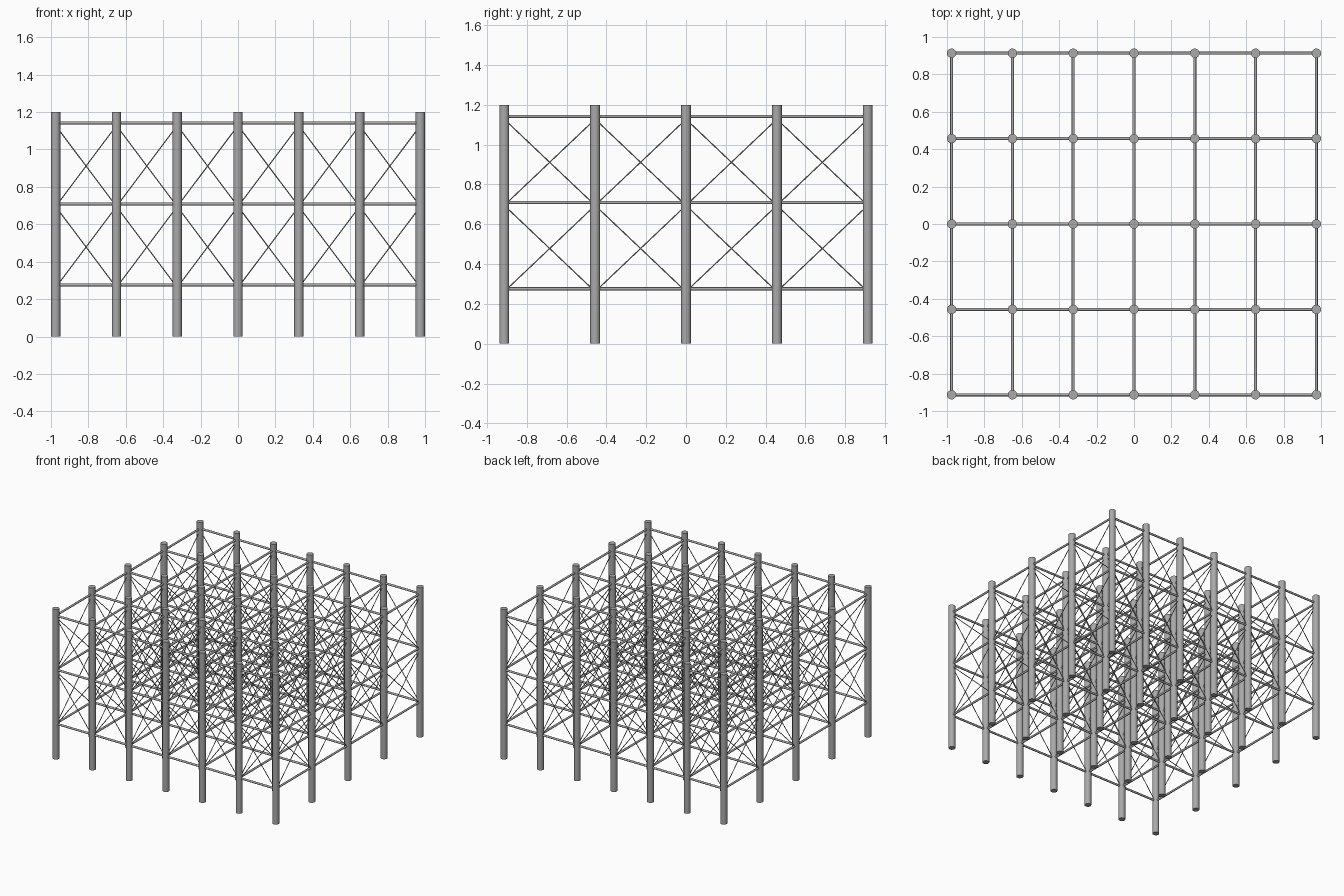
import bpy, bmesh
from mathutils import Vector, Matrix
from math import radians

if "Cube" in bpy.data.objects:
    bpy.data.objects.remove(bpy.data.objects["Cube"])

XS = [0.325 * i for i in range(-3, 4)]
YS = [0.4565 * j for j in range(-2, 3)]
LEVELS = [0.276, 0.709, 1.142]
HEIGHT = 1.2

steel = bpy.data.materials.new("grey steel")
steel.diffuse_color = (0.40, 0.40, 0.40, 1)
steel.use_nodes = True
steel.node_tree.nodes["Principled BSDF"].inputs["Base Color"].default_value = steel.diffuse_color


def tubes(name, segments, radius, sides):
    """One object holding a capped cylinder for every (start, end) pair."""
    bm = bmesh.new()
    for a, b in segments:
        a, b = Vector(a), Vector(b)
        d = b - a
        m = Matrix.Translation((a + b) / 2) @ d.to_track_quat('Z', 'Y').to_matrix().to_4x4()
        bmesh.ops.create_cone(bm, cap_ends=True, segments=sides, radius1=radius,
                              radius2=radius, depth=d.length, matrix=m)
    me = bpy.data.meshes.new(name)
    bm.to_mesh(me)
    bm.free()
    me.materials.append(steel)
    ob = bpy.data.objects.new(name, me)
    bpy.context.collection.objects.link(ob)
    bpy.ops.object.select_all(action='DESELECT')
    ob.select_set(True)
    bpy.context.view_layer.objects.active = ob
    bpy.ops.object.shade_smooth_by_angle(angle=radians(50))
    return ob


# Bays between neighbouring columns, as pairs of plan positions
bays_x = [((x0, y), (x1, y)) for y in YS for x0, x1 in zip(XS, XS[1:])]
bays_y = [((x, y0), (x, y1)) for x in XS for y0, y1 in zip(YS, YS[1:])]


def beams(bays):
    return [((*p, z), (*q, z)) for p, q in bays for z in LEVELS]


def braces(bays, drop=0.014):
    # crossing pair in each panel between two beam levels
    out = []
    for p, q in bays:
        for lo, hi in zip(LEVELS, LEVELS[1:]):
            out.append(((*p, lo - drop), (*q, hi - drop)))
            out.append(((*p, hi - drop), (*q, lo - drop)))
    return out


# Vertical piles
tubes("columns", [((x, y, 0), (x, y, HEIGHT)) for x in XS for y in YS], 0.025, 24)

# Horizontal beams in both directions
tubes("long_beams", beams(bays_x), 0.008, 12)
tubes("cross_beams", beams(bays_y), 0.008, 12)

# Thin diagonal bracing in both directions
tubes("long_braces", braces(bays_x), 0.003, 8)
tubes("cross_braces", braces(bays_y), 0.003, 8)
